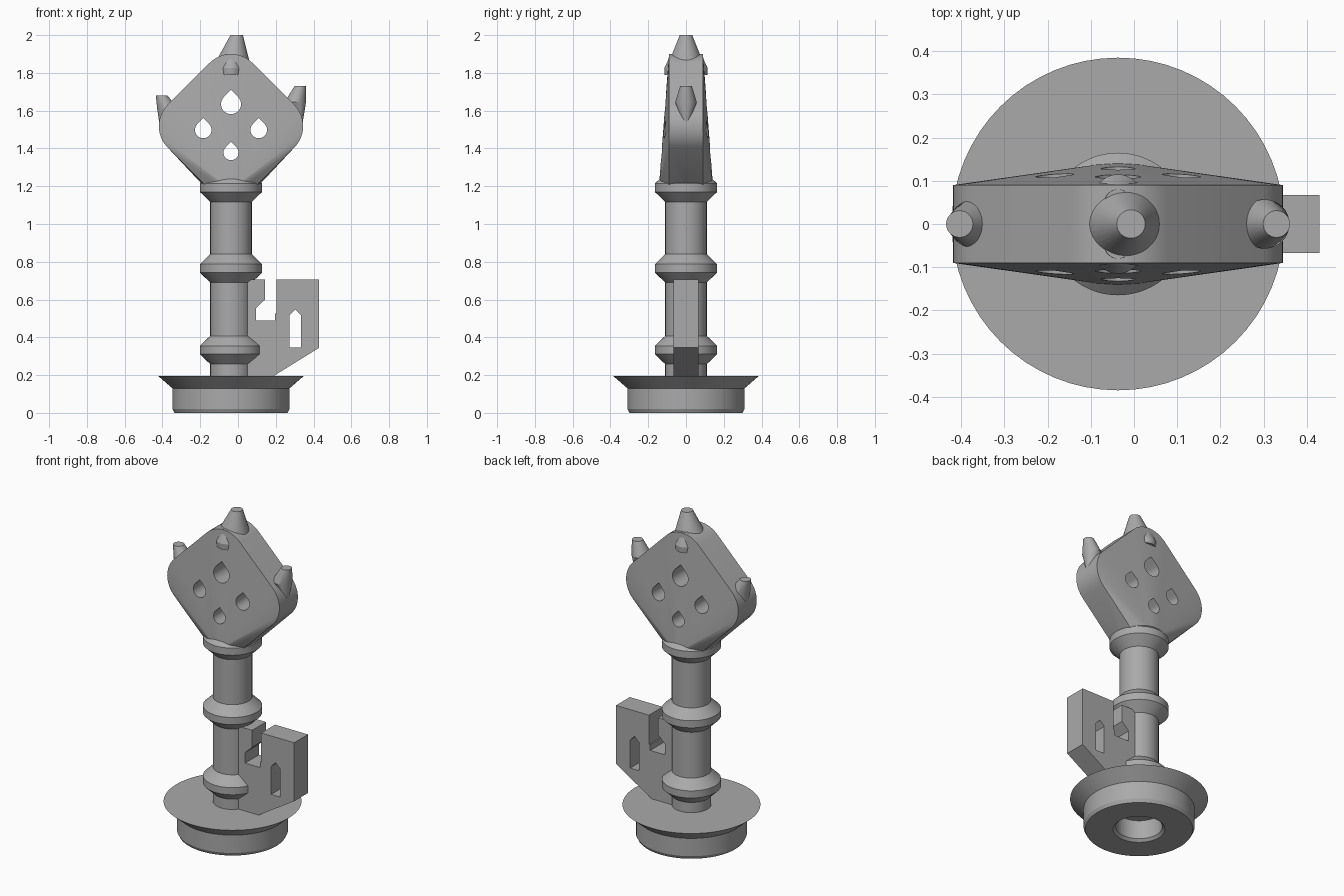
import bpy, bmesh, math
from mathutils import Vector

cube = bpy.data.objects.get("Cube")
if cube:
    bpy.data.objects.remove(cube, do_unlink=True)

AXIS = -0.037          # x of the shaft axis
HEAD_Z = 1.518         # centre height of the head

grey = bpy.data.materials.new("plain grey")
grey.use_nodes = True
grey.diffuse_color = (0.4, 0.4, 0.4, 1)
grey.node_tree.nodes["Principled BSDF"].inputs["Base Color"].default_value = (0.4, 0.4, 0.4, 1)


def finish(bm, name):
    bmesh.ops.recalc_face_normals(bm, faces=bm.faces)
    mesh = bpy.data.meshes.new(name)
    bm.to_mesh(mesh)
    bm.free()
    obj = bpy.data.objects.new(name, mesh)
    bpy.context.collection.objects.link(obj)
    mesh.materials.append(grey)
    return obj


def smooth(obj):
    bpy.ops.object.select_all(action='DESELECT')
    obj.select_set(True)
    bpy.context.view_layer.objects.active = obj
    bpy.ops.object.shade_smooth_by_angle(angle=math.radians(25))


def circle(x, y, z, r, n):
    return [(x + r * math.cos(a), y + r * math.sin(a), z)
            for a in (math.tau * i / n for i in range(n))]


def loft(name, rings, n=32):
    """Skin horizontal circles (x, y, z, radius) and cap both ends."""
    bm = bmesh.new()
    loops = [[bm.verts.new(p) for p in circle(*ring, n)] for ring in rings]
    for a, b in zip(loops, loops[1:]):
        for i in range(n):
            j = (i + 1) % n
            bm.faces.new((a[i], a[j], b[j], b[i]))
    bm.faces.new(loops[0])
    bm.faces.new(loops[-1])
    obj = finish(bm, name)
    smooth(obj)
    return obj


def prism(name, outline, half):
    """Extrude an x-z outline across y."""
    bm = bmesh.new()
    face = bm.faces.new([bm.verts.new((x, -half, z)) for x, z in outline])
    new = bmesh.ops.extrude_face_region(bm, geom=[face])["geom"]
    bmesh.ops.translate(bm, vec=Vector((0, 2 * half, 0)),
                        verts=[v for v in new if isinstance(v, bmesh.types.BMVert)])
    return finish(bm, name)


def cut(obj, cutter):
    cutter.hide_render = True
    mod = obj.modifiers.new("cut", 'BOOLEAN')
    mod.operation = 'DIFFERENCE'
    mod.solver = 'EXACT'
    mod.object = cutter
    bpy.ops.object.select_all(action='DESELECT')
    obj.select_set(True)
    bpy.context.view_layer.objects.active = obj
    bpy.ops.object.modifier_apply(modifier=mod.name)
    bpy.data.objects.remove(cutter, do_unlink=True)


# Turned base and shaft: blind bore, flared foot, three collars
profile = [(0.13, 0.13), (0.13, 0.015), (0.145, 0), (0.30, 0), (0.31, 0.02),
           (0.31, 0.13), (0.385, 0.195), (0.11, 0.195)]
for z in (0.333, 0.765, 1.192):
    profile += [(0.11, z - 0.075), (0.165, z - 0.022), (0.165, z + 0.022), (0.11, z + 0.075)]
loft("base_and_shaft", [(AXIS, 0, z, r) for r, z in profile], 64)

# Head: hull of a rounded diamond slab and a round neck
bm = bmesh.new()
corner, arm = 0.16, 0.222
for k in range(4):
    mid = k * math.pi / 2
    for i in range(13):
        a = mid + (i / 12 - 0.5) * math.pi / 2
        x = AXIS + arm * math.cos(mid) + corner * math.cos(a)
        z = HEAD_Z + arm * math.sin(mid) + corner * math.sin(a)
        for y in (-0.09, 0.09):
            bm.verts.new((x, y, z))
for p in circle(AXIS, 0, 1.2, 0.143, 48):
    bm.verts.new(p)
hull = bmesh.ops.convex_hull(bm, input=bm.verts)
spare = [v for v in hull["geom_interior"] if isinstance(v, bmesh.types.BMVert)]
bmesh.ops.delete(bm, geom=spare, context='VERTS')
head = finish(bm, "head")

# Teardrop holes through the head
for x, z, r in ((0, 1.635, 0.053), (-0.147, 1.498, 0.044), (0.147, 1.498, 0.044), (0, 1.378, 0.04)):
    drop = [(AXIS + x, z + r * math.sqrt(2))]
    for i in range(25):
        a = math.radians(135 + 270 * i / 24)
        drop.append((AXIS + x + r * math.cos(a), z + r * math.sin(a)))
    cut(head, prism("hole_cutter", drop, 0.3))
smooth(head)

# Spikes on the head
loft("top_spike", [(-0.034, 0, 1.82, 0.105), (-0.007, 0, 2.0, 0.033)])
loft("left_spike", [(0.325, 0, 1.54, 0.018), (0.303, 0, 1.645, 0.057), (0.33, 0, 1.73, 0.031)])
loft("right_spike", [(-0.395, 0, 1.51, 0.018), (-0.373, 0, 1.61, 0.055), (-0.404, 0, 1.68, 0.031)])
for name, side in (("front_knob", -1), ("back_knob", 1)):
    loft(name, [(AXIS, side * 0.058, 1.79, 0.055), (AXIS, side * 0.058, 1.825, 0.057),
                (AXIS, side * 0.05, 1.9, 0.03)])

# Notched plate beside the shaft, with a pointed window
plate = prism("bit_plate", [(AXIS, 0.19), (0.18, 0.19), (0.43, 0.345), (0.43, 0.705),
                            (0.205, 0.705), (0.205, 0.525), (0.197, 0.525), (0.197, 0.49),
                            (0.095, 0.49), (0.095, 0.555), (0.143, 0.6), (0.143, 0.705),
                            (AXIS, 0.705)], 0.067)
cut(plate, prism("window_cutter", [(0.273, 0.345), (0.333, 0.345), (0.333, 0.518),
                                   (0.303, 0.548), (0.273, 0.518)], 0.2))
